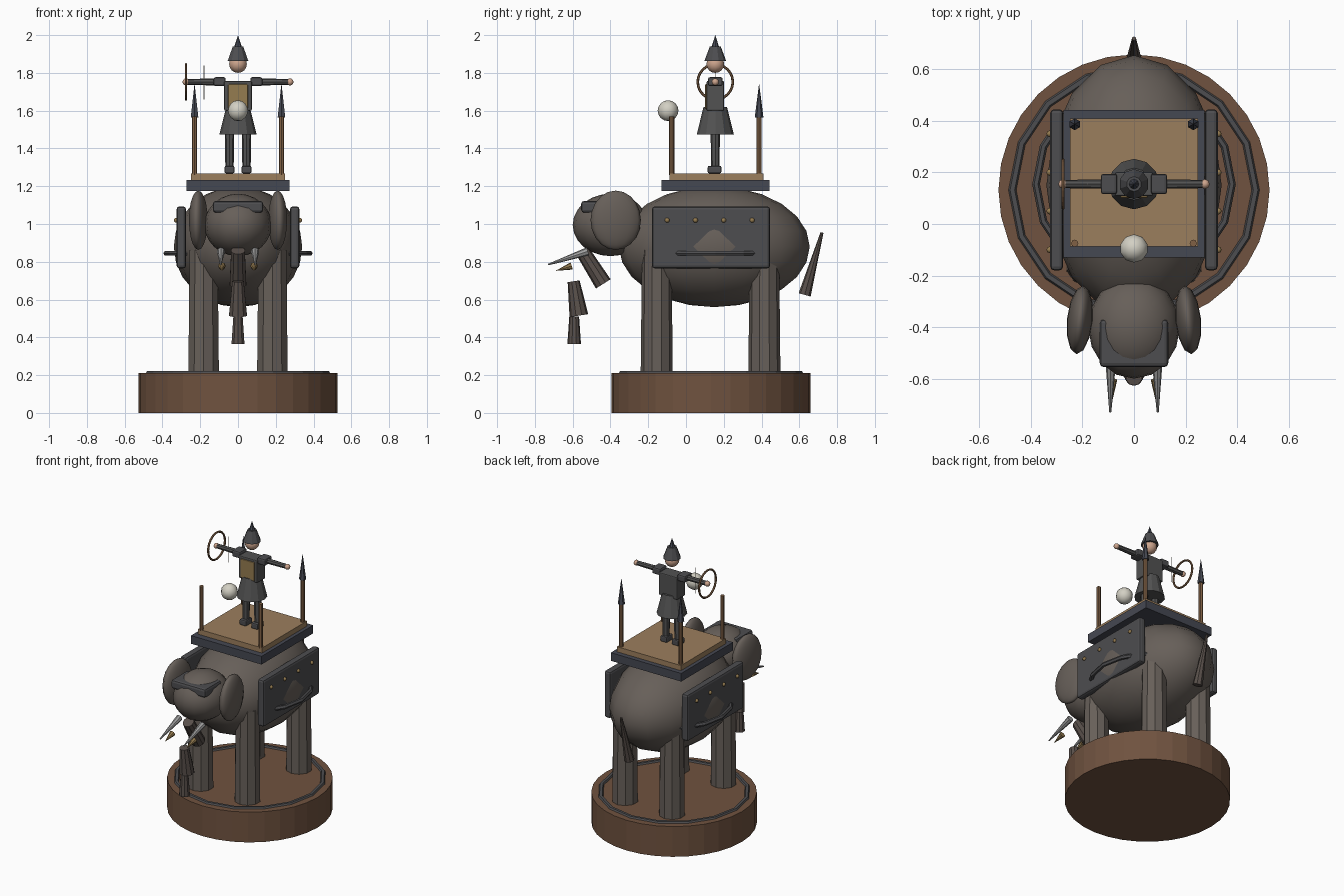
import bpy
from math import pi
from mathutils import Vector

if "Cube" in bpy.data.objects:
    bpy.data.objects.remove(bpy.data.objects["Cube"])

CY = 0.155  # y of the body / rider axis


def mat(name, r, g, b):
    m = bpy.data.materials.new(name)
    m.diffuse_color = (r, g, b, 1)
    m.use_nodes = True
    m.node_tree.nodes["Principled BSDF"].inputs["Base Color"].default_value = m.diffuse_color
    return m


HIDE = mat("hide", 0.135, 0.115, 0.10)
TRUNK = mat("trunk_hide", 0.10, 0.08, 0.07)
IRON = mat("dark_iron", 0.075, 0.075, 0.08)
SLATE = mat("slate", 0.06, 0.065, 0.085)
CLOTH = mat("cloth", 0.085, 0.085, 0.085)
WOOD = mat("wood", 0.16, 0.085, 0.05)
PLANK = mat("plank", 0.33, 0.21, 0.11)
POLE = mat("pole", 0.22, 0.12, 0.06)
BRASS = mat("brass", 0.30, 0.20, 0.08)
IVORY = mat("ivory", 0.65, 0.63, 0.55)
STEEL = mat("steel", 0.35, 0.35, 0.35)
SKIN = mat("skin", 0.62, 0.38, 0.27)


def finish(name, m, smooth=False):
    o = bpy.context.object
    o.name = name
    o.data.materials.append(m)
    if smooth:
        bpy.ops.object.shade_smooth_by_angle(angle=pi / 3)
    return o


def ball(name, loc, size, m, seg=16, rings=12, rot=(0, 0, 0)):
    bpy.ops.mesh.primitive_uv_sphere_add(segments=seg, ring_count=rings, radius=1, location=loc, rotation=rot)
    bpy.context.object.scale = size if isinstance(size, tuple) else (size,) * 3
    return finish(name, m, True)


def cone(name, a, b, r1, r2, m, sides=8):
    """Tapered cylinder from point a to point b."""
    a, b = Vector(a), Vector(b)
    rot = (b - a).to_track_quat('Z', 'Y').to_euler()
    bpy.ops.mesh.primitive_cone_add(vertices=sides, radius1=r1, radius2=r2, depth=(b - a).length,
                                    location=(a + b) / 2, rotation=rot)
    return finish(name, m)


def box(name, lo, hi, m, bevel=0.0):
    lo, hi = Vector(lo), Vector(hi)
    bpy.ops.mesh.primitive_cube_add(size=1, location=(lo + hi) / 2)
    o = bpy.context.object
    o.scale = hi - lo
    bpy.ops.object.transform_apply(location=False, rotation=False, scale=True)
    if bevel:
        b = o.modifiers.new("bevel", 'BEVEL')
        b.width, b.segments = bevel, 2
    return finish(name, m)


def ring(name, loc, R, r, m, seg=16, sides=6, rot=(0, 0, 0)):
    bpy.ops.mesh.primitive_torus_add(major_radius=R, minor_radius=r, major_segments=seg,
                                     minor_segments=sides, location=loc, rotation=rot)
    return finish(name, m)


# Round plinth with raised rim
cone("plinth", (0, 0.132, 0), (0, 0.132, 0.212), 0.526, 0.526, WOOD, 32)
ring("plinth_rim", (0, 0.132, 0.207), 0.472, 0.018, IRON)

# Elephant body, head and forehead guard
ball("body", (0, 0.15, 0.88), (0.34, 0.505, 0.32), HIDE)
ball("head", (0, -0.40, 0.995), (0.178, 0.20, 0.165), HIDE)
box("forehead_guard", (-0.133, -0.555, 1.06), (0.133, -0.37, 1.122), IRON, 0.015)

# Trunk in three loose tapering sections
for i, (a, b, r1, r2) in enumerate([
        ((0, -0.55, 0.86), (0, -0.438, 0.683), 0.038, 0.046),
        ((0, -0.595, 0.697), (0, -0.567, 0.515), 0.032, 0.05),
        ((0, -0.592, 0.51), (0, -0.592, 0.365), 0.026, 0.036)]):
    cone(f"trunk_section_{i + 1}", a, b, r1, r2, TRUNK, 10)
cone("tail", (0, 0.628, 0.625), (0, 0.72, 0.955), 0.033, 0.008, TRUNK, 8)

# Parts mirrored on both sides of the elephant
for s, side in ((-1, "right"), (1, "left")):
    ball(f"{side}_ear", (s * 0.21, -0.372, 1.02), (0.05, 0.134, 0.157), HIDE, 12, 10, (0, 0, s * 0.1))
    cone(f"{side}_tusk", (s * 0.09, -0.52, 0.855), (s * 0.092, -0.73, 0.785), 0.022, 0.004, STEEL)
    cone(f"{side}_tusk_cap", (s * 0.085, -0.605, 0.778), (s * 0.085, -0.69, 0.752), 0.02, 0.0, BRASS)
    for y, part in ((-0.155, "front"), (0.415, "back")):
        cone(f"{side}_{part}_leg", (s * 0.182, y, 0.205), (s * 0.182, y, 0.862), 0.085, 0.078, HIDE, 10)
    box(f"{side}_side_armor", (s * 0.30 - 0.025, -0.18, 0.765), (s * 0.30 + 0.025, 0.445, 1.093), IRON, 0.015)
    for i in range(4):
        ball(f"{side}_stud_{i + 1}", (s * 0.327, -0.1 + 0.15 * i, 1.02), 0.013, BRASS, 8, 6)
ring("belly_strap", (0, CY, 0.845), 0.38, 0.015, IRON)

# Howdah platform with corner poles, spear tips at the rear
box("platform_frame", (-0.273, -0.13, 1.175), (0.273, 0.443, 1.232), SLATE)
box("platform_floor", (-0.248, -0.087, 1.22), (0.248, 0.41, 1.268), PLANK)
for s, side in ((-1, "right"), (1, "left")):
    for y, part in ((-0.075, "front"), (0.387, "back")):
        cone(f"{side}_{part}_pole", (s * 0.23, y, 1.26), (s * 0.23, y, 1.57), 0.014, 0.014, POLE)
    cone(f"{side}_spear_tip", (s * 0.23, 0.387, 1.565), (s * 0.23, 0.387, 1.745), 0.023, 0.0, SLATE, 6)
ball("pale_orb", (0, -0.095, 1.6), 0.055, IVORY, 10, 8)

# Rider: legs, boots, shoulders, arms and hands
for s, side in ((-1, "right"), (1, "left")):
    box(f"{side}_boot", (s * 0.045 - 0.026, 0.115, 1.268), (s * 0.045 + 0.026, 0.187, 1.308), IRON, 0.008)
    cone(f"{side}_rider_leg", (s * 0.045, CY, 1.29), (s * 0.045, CY, 1.50), 0.022, 0.025, CLOTH)
    box(f"{side}_shoulder", (s * 0.097 - 0.032, CY - 0.039, 1.73), (s * 0.097 + 0.032, CY + 0.039, 1.777), IRON, 0.01)
    cone(f"{side}_arm", (s * 0.07, CY, 1.752), (s * 0.265, CY, 1.752), 0.019, 0.016, CLOTH)
    ball(f"{side}_hand", (s * 0.275, CY, 1.752), 0.019, SKIN, 8, 6)

# Rider: torso, skirt, head and helmet
cone("skirt", (0, CY, 1.475), (0, CY, 1.62), 0.098, 0.062, CLOTH, 12)
box("torso", (-0.073, CY - 0.046, 1.60), (0.073, CY + 0.046, 1.757), CLOTH, 0.006)
box("chest_plate", (-0.052, CY - 0.054, 1.61), (0.052, CY - 0.03, 1.74), BRASS, 0.004)
ball("rider_head", (0, CY, 1.847), 0.047, SKIN, 12, 8)
cone("helmet", (0, CY, 1.862), (0, CY, 1.94), 0.058, 0.029, IRON, 10)
cone("helmet_spike", (0, CY, 1.935), (0, CY, 2.0), 0.021, 0.0, SLATE, 8)

# Hoop bow in the right hand with a thin string
ring("hoop_bow", (-0.275, CY, 1.752), 0.093, 0.007, POLE, 24, 6, (0, pi / 2, 0))
cone("bow_string", (-0.18, CY, 1.66), (-0.18, CY, 1.84), 0.002, 0.002, IVORY, 6)
